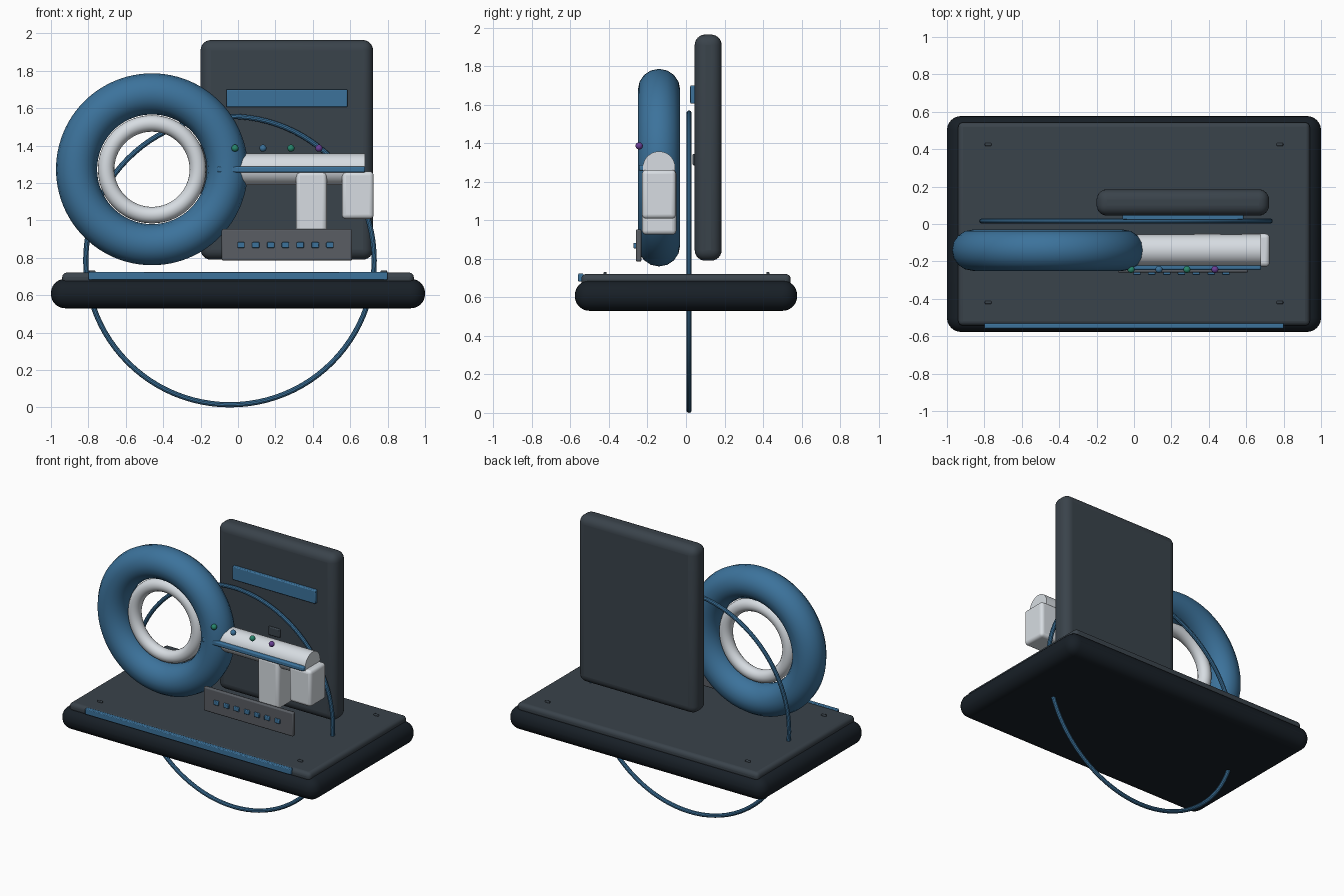
import bpy
from math import pi

if "Cube" in bpy.data.objects:
    bpy.data.objects.remove(bpy.data.objects["Cube"])


def material(name, rgb):
    m = bpy.data.materials.new(name)
    m.diffuse_color = (*rgb, 1)
    m.use_nodes = True
    m.node_tree.nodes["Principled BSDF"].inputs["Base Color"].default_value = m.diffuse_color
    return m


BLUE = material("blue", (0.045, 0.17, 0.33))
SLATE = material("slate", (0.042, 0.056, 0.07))
BLACK = material("near_black", (0.009, 0.014, 0.02))
WHITE = material("off_white", (0.68, 0.72, 0.76))
GREY = material("grey", (0.10, 0.11, 0.125))
GREEN = material("green", (0.02, 0.24, 0.15))
PURPLE = material("purple", (0.14, 0.05, 0.30))


def finish(name, mat):
    o = bpy.context.object
    o.name = name
    o.data.materials.append(mat)
    bpy.ops.object.shade_smooth_by_angle()
    return o


def box(name, x, y, z, mat, bevel=0.0, segments=4):
    """Rounded box given its (min, max) range on each axis."""
    bpy.ops.mesh.primitive_cube_add(size=1, location=[(a + b) / 2 for a, b in (x, y, z)])
    bpy.context.object.scale = [b - a for a, b in (x, y, z)]
    bpy.ops.object.transform_apply(location=False, rotation=False, scale=True)
    o = finish(name, mat)
    if bevel:
        m = o.modifiers.new("bevel", "BEVEL")
        m.width, m.segments = bevel, segments
    return o


def ring(name, loc, major, minor, mat, sides=16):
    bpy.ops.mesh.primitive_torus_add(location=loc, rotation=(pi / 2, 0, 0),
                                     major_radius=major, minor_radius=minor,
                                     major_segments=96, minor_segments=sides)
    return finish(name, mat)


# Base slab, top plate and front trim
box("base", (-1, 1), (-0.577, 0.577), (0.53, 0.687), BLACK, 0.075, 6)
box("top_plate", (-0.94, 0.94), (-0.543, 0.543), (0.66, 0.721), SLATE, 0.025)
box("front_trim", (-0.8, 0.8), (-0.56, -0.532), (0.682, 0.723), BLUE, 0.005, 2)
for i, x in enumerate((-0.78, 0.78)):
    for j, y in enumerate((-0.42, 0.425)):
        box(f"plate_screw_{i}{j}", (x - 0.018, x + 0.018), (y - 0.008, y + 0.008),
            (0.71, 0.732), SLATE, 0.005, 2)

# Upright back panel with its stripe and small badge
box("back_panel", (-0.2, 0.722), (0.045, 0.185), (0.79, 1.964), SLATE, 0.055, 6)
box("panel_stripe", (-0.062, 0.585), (0.022, 0.06), (1.605, 1.7), BLUE, 0.006, 2)
box("panel_badge", (0.21, 0.3), (0.034, 0.06), (1.285, 1.345), SLATE, 0.006, 2)

# Large thin hoop passing through the base
ring("hoop", (-0.043, 0.016, 0.785), 0.771, 0.014, BLUE, 10)

# Key bow: thick outer ring and inner liner
ring("bow_ring", (-0.46, -0.14, 1.273), 0.403, 0.11, BLUE)
ring("bow_liner", (-0.46, -0.14, 1.273), 0.245, 0.044, WHITE)

# Key shaft, side rail and teeth
bpy.ops.mesh.primitive_cylinder_add(vertices=48, radius=0.084, depth=0.74,
                                    location=(0.31, -0.14, 1.273), rotation=(0, pi / 2, 0))
finish("shaft", WHITE)
box("shaft_rail", (-0.11, 0.68), (-0.245, -0.205), (1.256, 1.288), BLUE, 0.008, 2)
box("tooth_inner", (0.31, 0.475), (-0.228, -0.05), (0.925, 1.262), WHITE, 0.022)
box("tooth_outer", (0.555, 0.725), (-0.228, -0.052), (1.008, 1.262), WHITE, 0.022)

# Small control plate with a row of seven studs
box("control_plate", (-0.087, 0.61), (-0.26, -0.232), (0.785, 0.953), GREY, 0.008, 2)
for i in range(7):
    x = 0.016 + i * 0.0793
    box(f"control_stud_{i}", (x - 0.02, x + 0.02), (-0.272, -0.25), (0.853, 0.883), BLUE, 0.004, 2)

# Row of indicator beads
for i, mat in enumerate((GREEN, BLUE, GREEN, PURPLE)):
    bpy.ops.mesh.primitive_uv_sphere_add(segments=24, ring_count=12, radius=0.019,
                                         location=(-0.016 + i * 0.1495, -0.243, 1.386))
    finish(f"bead_{i}", mat)
